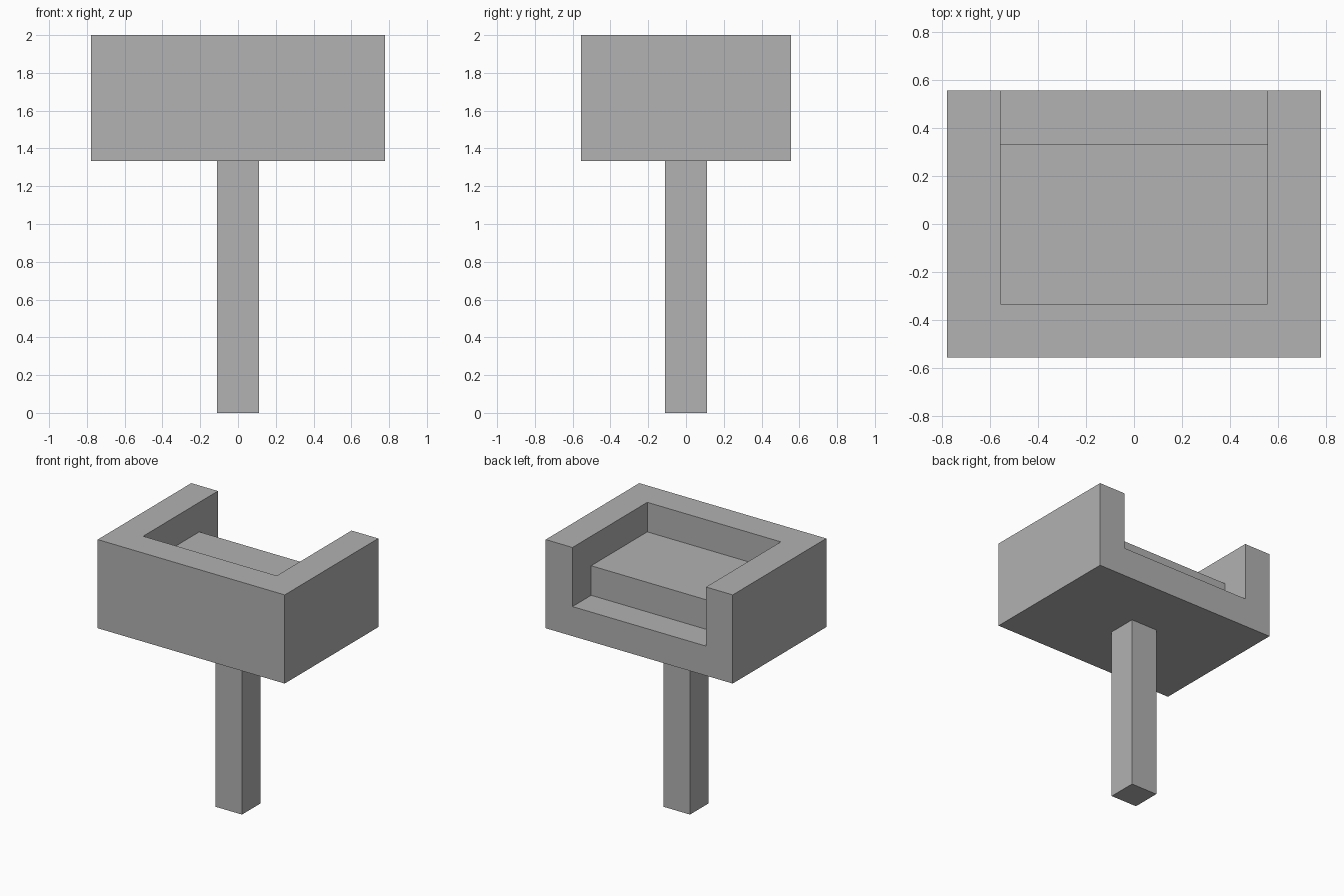
import bpy

default_cube = bpy.data.objects.get("Cube")
if default_cube:
    bpy.data.objects.remove(default_cube, do_unlink=True)

U = 1 / 9  # module on which every part is sized

grey = bpy.data.materials.new("plain_grey")
grey.use_nodes = True
colour = (0.445, 0.445, 0.445, 1)
grey.diffuse_color = colour
grey.node_tree.nodes["Principled BSDF"].inputs["Base Color"].default_value = colour


def box(name, low, high):
    """Flat-faced box between two corners given in modules."""
    centre = [(a + b) / 2 * U for a, b in zip(low, high)]
    size = [(b - a) * U for a, b in zip(low, high)]
    bpy.ops.mesh.primitive_cube_add(size=1, location=centre)
    ob = bpy.context.object
    ob.name = name
    ob.scale = size
    bpy.ops.object.transform_apply(location=False, rotation=False, scale=True)
    ob.data.materials.append(grey)
    return ob


# Square post
box("post", (-1, -1, 0), (1, 1, 12))

# Seat shell: solid block hollowed from above and open at the back
shell = box("seat_shell", (-7, -5, 12), (7, 5, 18))
cutter = box("shell_cutter", (-5, -3, 14), (5, 6, 19))
cut = shell.modifiers.new("hollow", "BOOLEAN")
cut.operation = "DIFFERENCE"
cut.solver = "EXACT"
cut.object = cutter
bpy.context.view_layer.objects.active = shell
bpy.ops.object.modifier_apply(modifier=cut.name)
bpy.data.objects.remove(cutter, do_unlink=True)

# Cushion filling the hollow, leaving a ledge at the open side
box("cushion", (-5, -3, 14), (5, 3, 16))
